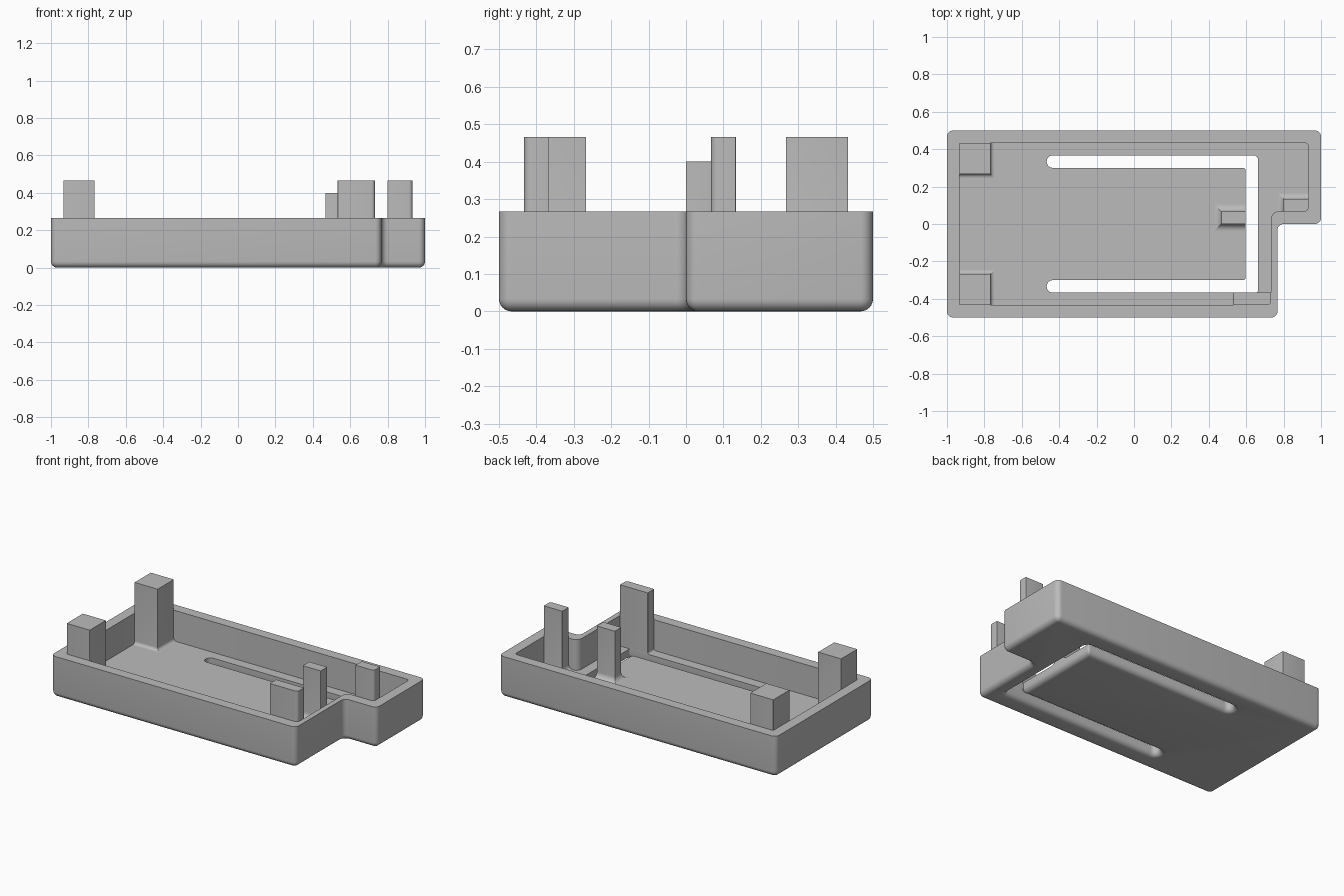
import bpy, bmesh, math
from mathutils import Vector

if "Cube" in bpy.data.objects:
    bpy.data.objects.remove(bpy.data.objects["Cube"])

SEG = 6          # segments per quarter round
FLOOR = 0.0667   # floor thickness
RIM = 0.2667     # wall height
TOP = 0.4667     # tall post height

grey = bpy.data.materials.new("plain grey")
grey.diffuse_color = (0.5, 0.5, 0.5, 1)
grey.use_nodes = True
grey.node_tree.nodes["Principled BSDF"].inputs["Base Color"].default_value = grey.diffuse_color


def outline(pts, radii, d=0.0):
    """Counter-clockwise right-angled polygon, grown by d, with rounded corners."""
    out, n = [], len(pts)
    for i in range(n):
        p = Vector(pts[i])
        u = (p - Vector(pts[i - 1])).normalized()
        v = (Vector(pts[(i + 1) % n]) - p).normalized()
        p = p + d * Vector((u.y + v.y, -u.x - v.x))
        convex = u.x * v.y - u.y * v.x > 0
        r = max(radii[i] + (d if convex else -d), 0.001)
        c = p - u * r + v * r
        for k in range(SEG + 1):
            t = math.pi / 2 * k / SEG
            out.append(c - v * r * math.cos(t) + u * r * math.sin(t))
    return out


def loft(name, rings):
    """Closed solid through a list of (outline, height) rings."""
    bm = bmesh.new()
    loops = [[bm.verts.new((p.x, p.y, z)) for p in pts] for pts, z in rings]
    n = len(loops[0])
    for a, b in zip(loops, loops[1:]):
        for i in range(n):
            j = (i + 1) % n
            bm.faces.new((a[i], a[j], b[j], b[i]))
    bm.faces.new(loops[0][::-1])
    bm.faces.new(loops[-1])
    bmesh.ops.recalc_face_normals(bm, faces=bm.faces)
    me = bpy.data.meshes.new(name)
    bm.to_mesh(me)
    bm.free()
    me.materials.append(grey)
    ob = bpy.data.objects.new(name, me)
    bpy.context.collection.objects.link(ob)
    return ob


def fillet(r):
    """(sideways offset, height) pairs along a quarter round flaring at its foot."""
    steps = [math.pi / 2 * k / SEG for k in range(SEG + 1)]
    return [(r * (1 - math.sin(t)), r * (1 - math.cos(t))) for t in steps]


def activate(ob):
    bpy.ops.object.select_all(action='DESELECT')
    ob.select_set(True)
    bpy.context.view_layer.objects.active = ob


def cut(ob, cutter):
    m = ob.modifiers.new("cut", 'BOOLEAN')
    m.operation, m.solver, m.object = 'DIFFERENCE', 'EXACT', cutter
    activate(ob)
    bpy.ops.object.modifier_apply(modifier=m.name)
    bpy.data.objects.remove(cutter)


def post(name, x0, x1, y0, y1, top, r, w=0, e=0, s=0, n=0, radii=(.001,) * 4):
    """Square post; w, e, s, n switch on the foot fillet for each side."""
    def ring(d):
        a, b, c, f = x0 - w * d, x1 + e * d, y0 - s * d, y1 + n * d
        return outline([(a, c), (b, c), (b, f), (a, f)], radii)
    rings = [(ring(r), FLOOR - 0.01)]
    rings += [(ring(d), FLOOR + z) for d, z in fillet(r)]
    rings.append((ring(0), top))
    return loft(name, rings)


# Tray: stepped outline with rounded lower edge
R = 0.0333
outer = [(-1, -.5), (.767, -.5), (.767, 0), (1, 0), (1, .5), (-1, .5)]
rad = [R] * 6
tray = loft("tray", [(outline(outer, rad, -d), z) for d, z in fillet(R)]
            + [(outline(outer, rad), RIM)])

# Cavity
inner = [(-.933, -.433), (.733, -.433), (.733, .067),
         (.933, .067), (.933, .433), (-.933, .433)]
inner_rad = [.005, .02, .04, .02, .02, .005]
cavity = outline(inner, inner_rad)
cut(tray, loft("cavity_cutter", [(cavity, FLOOR), (cavity, RIM + 0.1)]))

# U-shaped slot that frees the spring tongue, flared at the underside
slot = [(-.467, -.367), (.664, -.367), (.664, .367), (-.467, .367),
        (-.467, .3), (.597, .3), (.597, -.3), (-.467, -.3)]
slot_rad = [.033, .012, .025, .033, .033, .015, .015, .033]
rings = [(outline(slot, slot_rad, R), -0.02)]
rings += [(outline(slot, slot_rad, d), z) for d, z in fillet(R)]
rings.append((outline(slot, slot_rad), FLOOR + 0.05))
cut(tray, loft("slot_cutter", rings))

# Posts
S = .001
post("back_left_post", -.933, -.767, .267, .433, TOP, .02, e=1, s=1)
post("front_left_post", -.933, -.767, -.433, -.267, TOP, .02, e=1, n=1)
post("front_right_post", .533, .733, -.433, -.367, TOP, .012, w=1,
     radii=(S, .02, S, S))
post("back_right_post", .8, .933, .067, .133, TOP, .03, w=1, n=1,
     radii=(S, .02, S, S))
post("tongue_post", .467, .597, 0, .067, .4, .036, w=1, s=1, n=1)

for ob in list(bpy.context.scene.objects):
    activate(ob)
    bpy.ops.object.shade_smooth_by_angle(angle=math.radians(30))
